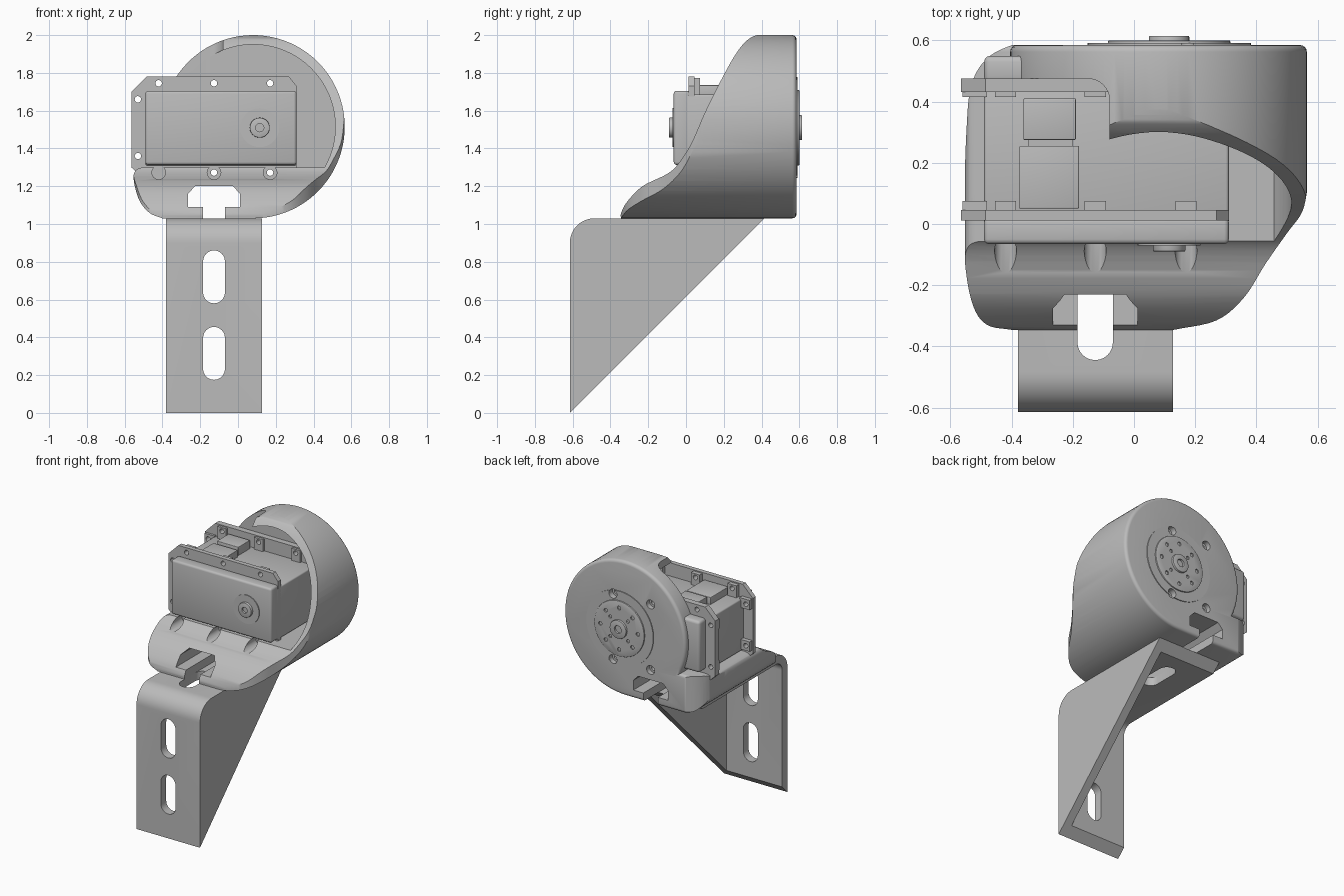
import bpy, bmesh
from math import sin, cos, radians, pi
from mathutils import Vector

if "Cube" in bpy.data.objects:
    bpy.data.objects.remove(bpy.data.objects["Cube"], do_unlink=True)

grey = bpy.data.materials.new("plain_grey")
grey.use_nodes = True
COLOUR = (0.5, 0.5, 0.5, 1)
grey.diffuse_color = COLOUR
grey.node_tree.nodes["Principled BSDF"].inputs["Base Color"].default_value = COLOUR

HUB = (0.115, 1.51)          # output axis (x, z)
RING = (0.08, 1.515)         # shell centre (x, z)


# ---------- helpers ----------
def arc(centre, r, a, b, n=12):
    """Points on an arc from angle a to b in degrees."""
    steps = [radians(a + (b - a) * i / n) for i in range(n + 1)]
    return [(centre[0] + r * cos(t), centre[1] + r * sin(t)) for t in steps]


def circle(centre, r, n=32):
    return arc(centre, r, 0, 360, n)[:-1]


def spline(pts, n=5):
    """Smooth curve through the points, ends included."""
    p = [Vector(q) for q in pts]
    p = [2 * p[0] - p[1]] + p + [2 * p[-1] - p[-2]]
    out = []
    for a, b, c, d in zip(p, p[1:], p[2:], p[3:]):
        for i in range(n):
            t = i / n
            out.append((b * 2 + (c - a) * t + (a * 2 - b * 5 + c * 4 - d) * t ** 2
                        + (b * 3 - a - c * 3 + d) * t ** 3) / 2)
    return [tuple(v) for v in out + [p[-2]]]


def prism(name, pts, axis, lo, hi, bevel=0.0, ends="", segs=3):
    """Extrude a closed profile along an axis, optionally rounding the end rims."""
    place = {"x": lambda u, v, t: (t, u, v),
             "y": lambda u, v, t: (u, t, v),
             "z": lambda u, v, t: (u, v, t)}[axis]
    bm = bmesh.new()
    rims = [[bm.verts.new(place(u, v, t)) for u, v in pts] for t in (lo, hi)]
    caps = [bm.faces.new(rim) for rim in rims]
    for i in range(len(pts)):
        j = (i + 1) % len(pts)
        bm.faces.new((rims[0][i], rims[0][j], rims[1][j], rims[1][i]))
    bmesh.ops.recalc_face_normals(bm, faces=bm.faces)
    if bevel:
        edges = [e for k, cap in zip(("lo", "hi"), caps) if k in ends for e in cap.edges]
        if ends == "all":
            edges = bm.edges[:]
        bmesh.ops.bevel(bm, geom=edges, offset=bevel, segments=segs,
                        profile=0.5, affect="EDGES", clamp_overlap=True)
    me = bpy.data.meshes.new(name)
    bm.to_mesh(me)
    bm.free()
    me.materials.append(grey)
    ob = bpy.data.objects.new(name, me)
    bpy.context.collection.objects.link(ob)
    return ob


def box(name, x, y, z, bevel=0.0):
    pts = [(x[0], z[0]), (x[1], z[0]), (x[1], z[1]), (x[0], z[1])]
    return prism(name, pts, "y", y[0], y[1], bevel, "all")


def combine(ob, cutter, op="DIFFERENCE"):
    """Apply a boolean and discard the cutter."""
    mod = ob.modifiers.new("cut", "BOOLEAN")
    mod.operation, mod.solver, mod.object = op, "EXACT", cutter
    dg = bpy.context.evaluated_depsgraph_get()
    dg.update()
    me = bpy.data.meshes.new_from_object(ob.evaluated_get(dg))
    ob.modifiers.clear()
    ob.data = me
    bpy.data.objects.remove(cutter, do_unlink=True)


def drill(ob, centre, r, lo=-2, hi=2, n=16):
    combine(ob, prism("drill", circle(centre, r, n), "y", lo, hi))


# ---------- mounting bracket ----------
SLOT_X = -0.127
bracket = prism("mounting_bracket",
                [(-0.615, 0)] + arc((-0.485, 0.9), 0.13, 180, 90) + [(0.415, 1.03)],
                "x", -0.38, 0.127)
combine(bracket, prism("pocket", [(-0.555, -1)] + arc((-0.485, 0.9), 0.07, 180, 90)
                       + [(2, 0.97), (2, -1)], "x", -1, 0.067))


def slot(mid, r=0.058, half=0.082):
    return (arc((SLOT_X, mid + half), r, 0, 180) + arc((SLOT_X, mid - half), r, 180, 360))


for mid in (0.315, 0.72):
    combine(bracket, prism("slot", slot(mid), "y", -1, -0.5))
for mid in (-0.305, 0.1):
    combine(bracket, prism("slot", slot(mid), "z", 0.9, 1.1))

# ---------- wrap-around shell ----------
outline = arc(RING, 0.485, -90, 206, 72) + spline(
    [(-0.5, 1.302), (-0.54, 1.285), (-0.553, 1.24), (-0.525, 1.13), (-0.47, 1.06), (-0.4, 1.03)], 4)
shell = prism("shell", outline, "y", -0.36, 0.585, 0.035, "hi", 4)
side = spline([(-0.345, 1.03), (-0.343, 1.06), (-0.31, 1.12), (-0.23, 1.2), (-0.1, 1.265),
               (-0.04, 1.32), (0.03, 1.43), (0.1, 1.59), (0.19, 1.77), (0.27, 1.91),
               (0.34, 1.985), (0.42, 2.01)])
combine(shell, prism("side_cut", [(0.7, 0.9), (-0.345, 0.9)] + side + [(0.7, 2.01)],
                     "x", -1, 1), "INTERSECT")
plan = spline([(-0.36, 0.6), (-0.47, 0.55), (-0.53, 0.46), (-0.548, 0.3), (-0.556, 0),
               (-0.55, -0.15), (-0.525, -0.27), (-0.48, -0.33), (-0.4, -0.346)]) + spline(
              [(0.13, -0.346), (0.27, -0.315), (0.36, -0.24), (0.43, -0.13),
               (0.5, -0.03), (0.55, 0.04), (0.57, 0.13)]) + [(0.57, 0.6)]
combine(shell, prism("plan_cut", plan, "z", 0.8, 2.2), "INTERSECT")
# servo cavity, open towards the front and the upper left
combine(shell, prism("cavity", arc(RING, 0.435, -29.6, 209.6, 60), "y", -1, 0.475))
combine(shell, prism("left_opening", [(-1, -1), (-0.08, -1)]
                     + arc((-0.15, 0.405), 0.07, 0, 90, 8) + [(-1, 0.475)], "z", 1.3, 2.3))
# cable tunnel
half_t = [(0.058, 0.9), (0.058, 1.09), (0.138, 1.09), (0.138, 1.16), (0.1, 1.2)]
tunnel = [(SLOT_X + u, v) for u, v in half_t] + [(SLOT_X - u, v) for u, v in half_t[::-1]]
combine(shell, prism("tunnel", tunnel, "y", -1, 1))

# screw positions shared by the shell and the servo flanges
COLUMNS = (-0.42, SLOT_X, 0.17)
TOP_Z, LOW_Z = 1.745, 1.272
screws = [(x, z) for x in COLUMNS for z in (LOW_Z, TOP_Z)]
for x in COLUMNS:
    drill(shell, (x, LOW_Z), 0.036, -1, 0.012, 24)
for c in screws[2:]:
    drill(shell, c, 0.017)
    drill(shell, c, 0.032, 0.55, 1, 24)

# ---------- servo ----------
box("servo_body", (-0.49, 0.31), (0.0, 0.45), (1.31, 1.685), 0.01)
box("servo_front_cover", (-0.49, 0.31), (-0.065, 0.02), (1.313, 1.705), 0.015)
box("servo_rear_cover", (-0.49, 0.3), (0.46, 0.55), (1.33, 1.7), 0.02)
flange = [(-0.565, 1.30), (-0.5, 1.24), (0.27, 1.24), (0.31, 1.28),
          (0.31, 1.73), (0.27, 1.78), (-0.485, 1.78), (-0.565, 1.70)]
for name, lo, hi in (("front_flange", 0.012, 0.045), ("rear_flange", 0.432, 0.475)):
    plate = prism(name, flange, "y", lo, hi)
    for c in screws + [(-0.53, 1.36), (-0.53, 1.66)]:
        drill(plate, c, 0.017)

# screw bosses behind the flanges
for x in COLUMNS:
    for label, lo, hi in (("front", 0.04, 0.075), ("rear", 0.415, 0.44)):
        boss = box(label + "_boss", (x - 0.035, x + 0.035), (lo, hi), (1.67, 1.772))
        drill(boss, (x, TOP_Z), 0.017)
for z in (1.36, 1.66):
    for label, lo, hi in (("front", 0.04, 0.075), ("rear", 0.415, 0.44)):
        boss = box(label + "_side_boss", (-0.56, -0.48), (lo, hi), (z - 0.035, z + 0.035))
        drill(boss, (-0.53, z), 0.017)

# cable connectors on top
box("connector_housing", (-0.375, -0.18), (0.05, 0.255), (1.67, 1.735), 0.004)
box("connector_neck", (-0.345, -0.2), (0.25, 0.28), (1.67, 1.71))
box("connector_plug", (-0.362, -0.19), (0.275, 0.41), (1.67, 1.745), 0.004)

# front idler bearing
prism("idler_ring", circle(HUB, 0.103, 48), "y", -0.071, -0.05)
idler = prism("idler_cap", circle(HUB, 0.053), "y", -0.09, -0.05, 0.004, "lo", 2)
drill(idler, HUB, 0.022, -0.2, -0.075)

# rear output horn
rear_ring = prism("rear_ring", circle(HUB, 0.267, 64), "y", 0.57, 0.591)
for c in screws[2:]:
    drill(rear_ring, c, 0.032, n=24)
horn = prism("output_horn", circle(HUB, 0.2, 64), "y", 0.57, 0.6, 0.004, "hi", 2)
for i in range(8):
    t = i * pi / 4
    drill(horn, (HUB[0] + 0.15 * cos(t), HUB[1] + 0.15 * sin(t)), 0.014, 0.575, 1)
    if i % 2:
        drill(horn, (HUB[0] + 0.1 * cos(t), HUB[1] + 0.1 * sin(t)), 0.012, 0.575, 1)
hub = prism("horn_hub", circle(HUB, 0.066), "y", 0.57, 0.615, 0.004, "hi", 2)
drill(hub, HUB, 0.028, 0.59, 1)

# ---------- shading ----------
for ob in bpy.context.scene.objects:
    if ob.type == "MESH" and grey.name in ob.data.materials:
        ob.data.shade_smooth()
        ob.data.set_sharp_from_angle(angle=radians(32))
